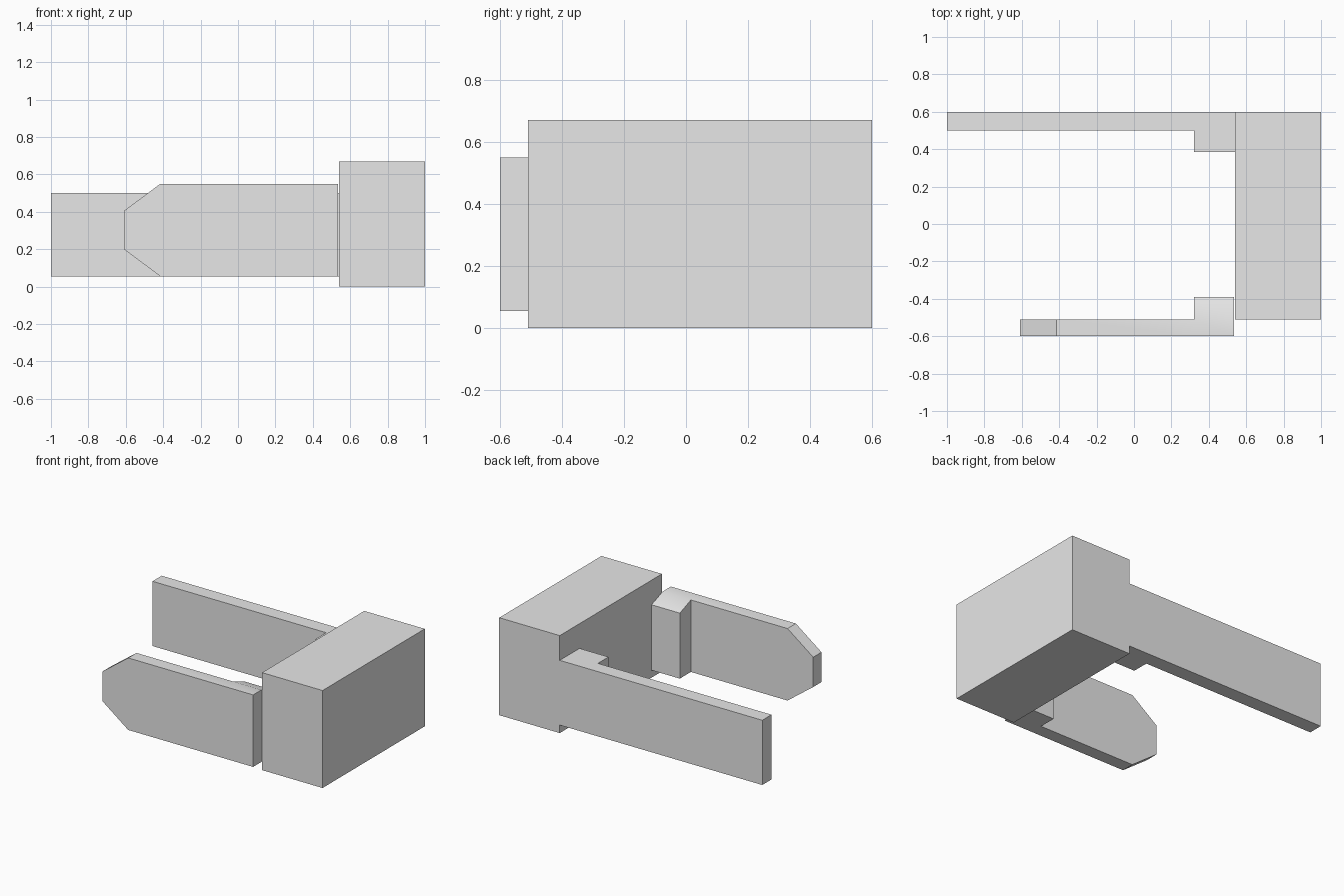
import bpy, bmesh

default = bpy.data.objects.get("Cube")
if default:
    bpy.data.objects.remove(default, do_unlink=True)

grey = bpy.data.materials.new("light_grey")
grey.use_nodes = True
grey.diffuse_color = (0.8, 0.8, 0.8, 1)
grey.node_tree.nodes["Principled BSDF"].inputs["Base Color"].default_value = (0.8, 0.8, 0.8, 1)

JOINT = 0.32           # where the arms thicken
ARM_BOTTOM = 0.055


def prism(bm, outline, axis, start, end):
    """Extrude a 2D outline along the y or z axis."""
    def place(a, b):
        return (a, start, b) if axis == "y" else (a, b, start)
    face = bm.faces.new([bm.verts.new(place(a, b)) for a, b in outline])
    grown = bmesh.ops.extrude_face_region(bm, geom=[face])["geom"]
    verts = [g for g in grown if isinstance(g, bmesh.types.BMVert)]
    shift = (0, end - start, 0) if axis == "y" else (0, 0, end - start)
    bmesh.ops.translate(bm, verts=verts, vec=shift)


def finish(bm, name):
    bmesh.ops.recalc_face_normals(bm, faces=bm.faces[:])
    mesh = bpy.data.meshes.new(name)
    bm.to_mesh(mesh)
    bm.free()
    obj = bpy.data.objects.new(name, mesh)
    bpy.context.collection.objects.link(obj)
    mesh.materials.append(grey)
    return obj


# Large end block
bm = bmesh.new()
prism(bm, [(0.54, -0.51), (1, -0.51), (1, 0.6), (0.54, 0.6)], "z", 0, 0.67)
finish(bm, "end_block")

# Fixed back arm with its thick root
bm = bmesh.new()
prism(bm, [(-1, 0.5), (JOINT, 0.5), (JOINT, 0.385), (0.54, 0.385),
           (0.54, 0.6), (-1, 0.6)], "z", ARM_BOTTOM, 0.5)
finish(bm, "back_arm")

# Separate front arm: pointed plate
bm = bmesh.new()
top = 0.55
prism(bm, [(-0.61, 0.2), (-0.415, ARM_BOTTOM), (0.535, ARM_BOTTOM),
           (0.535, top), (-0.415, top), (-0.61, 0.405)], "y", -0.6, -0.51)

# Thick root of the front arm, grown from the inner face with a sloping top
bmesh.ops.bisect_plane(bm, geom=bm.verts[:] + bm.edges[:] + bm.faces[:],
                       plane_co=(JOINT, 0, 0), plane_no=(1, 0, 0))
inner = [f for f in bm.faces
         if f.calc_center_median().x > JOINT + 0.01
         and all(abs(v.co.y + 0.51) < 1e-4 for v in f.verts)]
grown = bmesh.ops.extrude_face_region(bm, geom=inner)["geom"]
for v in (g for g in grown if isinstance(g, bmesh.types.BMVert)):
    v.co.y = -0.39
    if v.co.z > 0.3:
        v.co.z = 0.505
bmesh.ops.delete(bm, geom=[f for f in inner if f.is_valid], context="FACES_ONLY")
front_arm = finish(bm, "front_arm")

bpy.ops.object.select_all(action="DESELECT")
front_arm.select_set(True)
bpy.context.view_layer.objects.active = front_arm
bpy.ops.object.shade_smooth_by_angle(angle=0.52)
